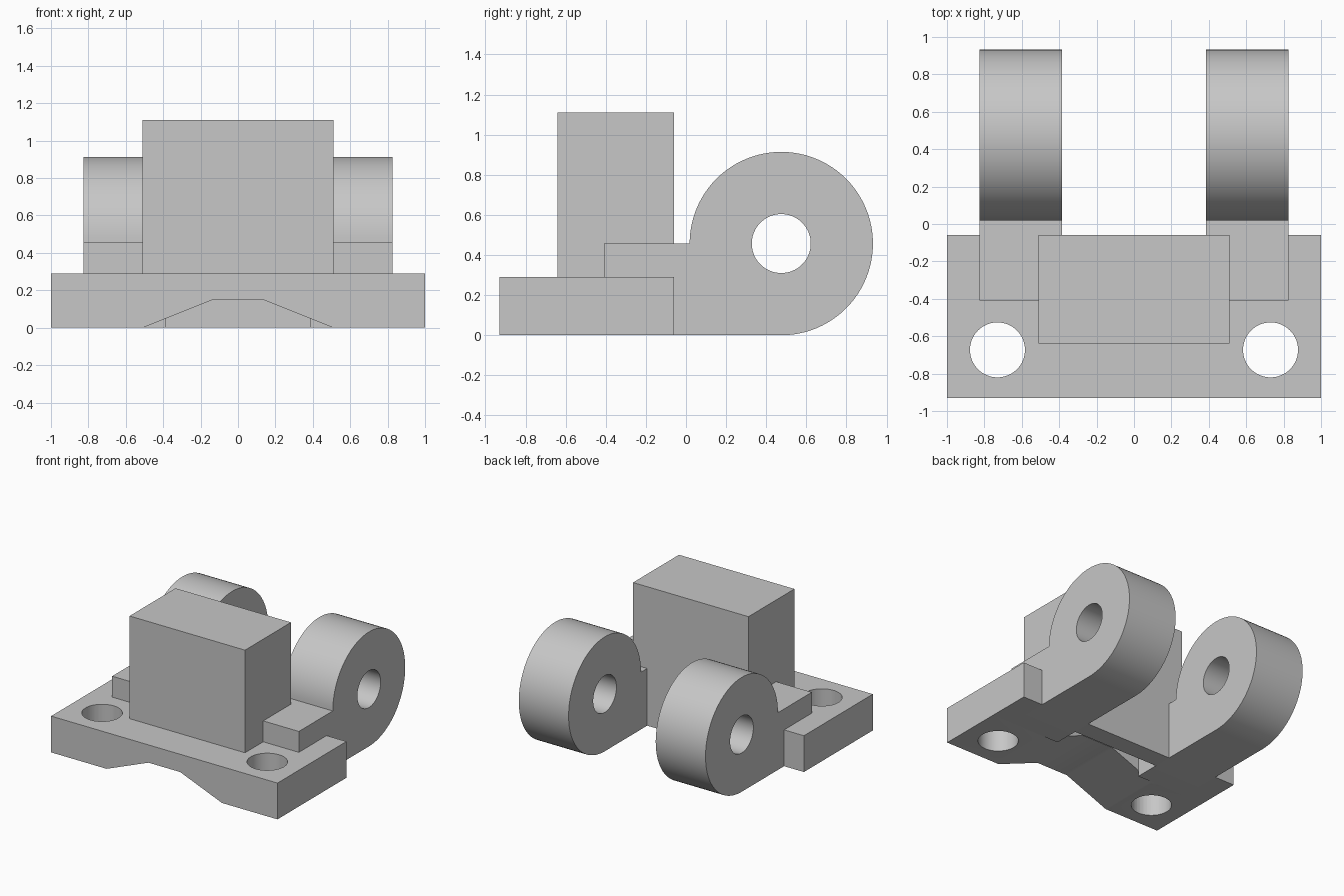
import bpy
import bmesh
import math
from mathutils import Vector

cube = bpy.data.objects.get("Cube")
if cube:
    bpy.data.objects.remove(cube, do_unlink=True)

grey = bpy.data.materials.new("plain_grey")
grey.use_nodes = True
COLOUR = (0.57, 0.57, 0.57, 1)
grey.diffuse_color = COLOUR
grey.node_tree.nodes["Principled BSDF"].inputs["Base Color"].default_value = COLOUR


def prism(name, points, direction):
    """Extrude a closed outline of 3D points along a direction."""
    bm = bmesh.new()
    face = bm.faces.new([bm.verts.new(p) for p in points])
    result = bmesh.ops.extrude_face_region(bm, geom=[face])
    moved = [g for g in result["geom"] if isinstance(g, bmesh.types.BMVert)]
    bmesh.ops.translate(bm, verts=moved, vec=Vector(direction))
    bmesh.ops.recalc_face_normals(bm, faces=bm.faces)
    mesh = bpy.data.meshes.new(name)
    bm.to_mesh(mesh)
    bm.free()
    mesh.materials.append(grey)
    obj = bpy.data.objects.new(name, mesh)
    bpy.context.collection.objects.link(obj)
    return obj


def box(name, x0, x1, y0, y1, z0, z1):
    outline = [(x0, y0, z0), (x1, y0, z0), (x1, y1, z0), (x0, y1, z0)]
    return prism(name, outline, (0, 0, z1 - z0))


def circle(cx, cy, radius, count=64):
    angles = [math.tau * i / count for i in range(count)]
    return [(cx + radius * math.cos(a), cy + radius * math.sin(a)) for a in angles]


def drill(obj, cutter):
    """Cut a hole, bake it into the mesh and smooth the round walls."""
    cutter.hide_render = True
    mod = obj.modifiers.new("hole", "BOOLEAN")
    mod.operation = "DIFFERENCE"
    mod.solver = "EXACT"
    mod.object = cutter
    bpy.ops.object.select_all(action="DESELECT")
    obj.select_set(True)
    bpy.context.view_layer.objects.active = obj
    bpy.ops.object.modifier_apply(modifier=mod.name)
    bpy.data.objects.remove(cutter, do_unlink=True)
    bpy.ops.object.shade_smooth_by_angle(angle=math.radians(30))


FRONT, STEP, BACK = -0.93, -0.41, -0.06
PLATE_TOP = 0.29
HOLE = 0.147
INNER, OUTER = 0.385, 0.825

# Front of the base plate, with a shallow trapezoid channel underneath
section = [(-1, 0), (-0.51, 0), (-0.14, 0.148), (0.14, 0.148),
           (0.51, 0), (1, 0), (1, PLATE_TOP), (-1, PLATE_TOP)]
plate = prism("base_plate", [(x, FRONT, z) for x, z in section], (0, STEP - FRONT, 0))

# Upright block and the bar joining the lugs below it
box("upright_block", -0.51, 0.51, -0.64, BACK, PLATE_TOP, 1.11)
box("cross_bar", -INNER, INNER, -0.21, BACK, 0, PLATE_TOP)

# Rounded lug outline in y and z
CY, CZ, R = 0.475, 0.457, 0.457
arc = [math.radians(180 - 270 * i / 72) for i in range(73)]
lug_outline = [(STEP, 0), (STEP, CZ)]
lug_outline += [(CY + R * math.cos(a), CZ + R * math.sin(a)) for a in arc]

for side, label in ((1, "left"), (-1, "right")):
    # Bolt hole through the plate
    drill(plate, prism("bolt_cutter",
                       [(x, y, -0.2) for x, y in circle(side * 0.73, -0.673, HOLE)],
                       (0, 0, 1)))
    # Rear corner of the plate
    xs = sorted((side * OUTER, side * 1.0))
    box(label + "_plate_corner", xs[0], xs[1], STEP, BACK, 0, PLATE_TOP)
    # Lug with its pin hole
    lug = prism(label + "_lug", [(side * INNER, y, z) for y, z in lug_outline],
                (side * (OUTER - INNER), 0, 0))
    drill(lug, prism("pin_cutter", [(side * 0.2, y, z) for y, z in circle(CY, CZ, HOLE)],
                     (side * 0.8, 0, 0)))
